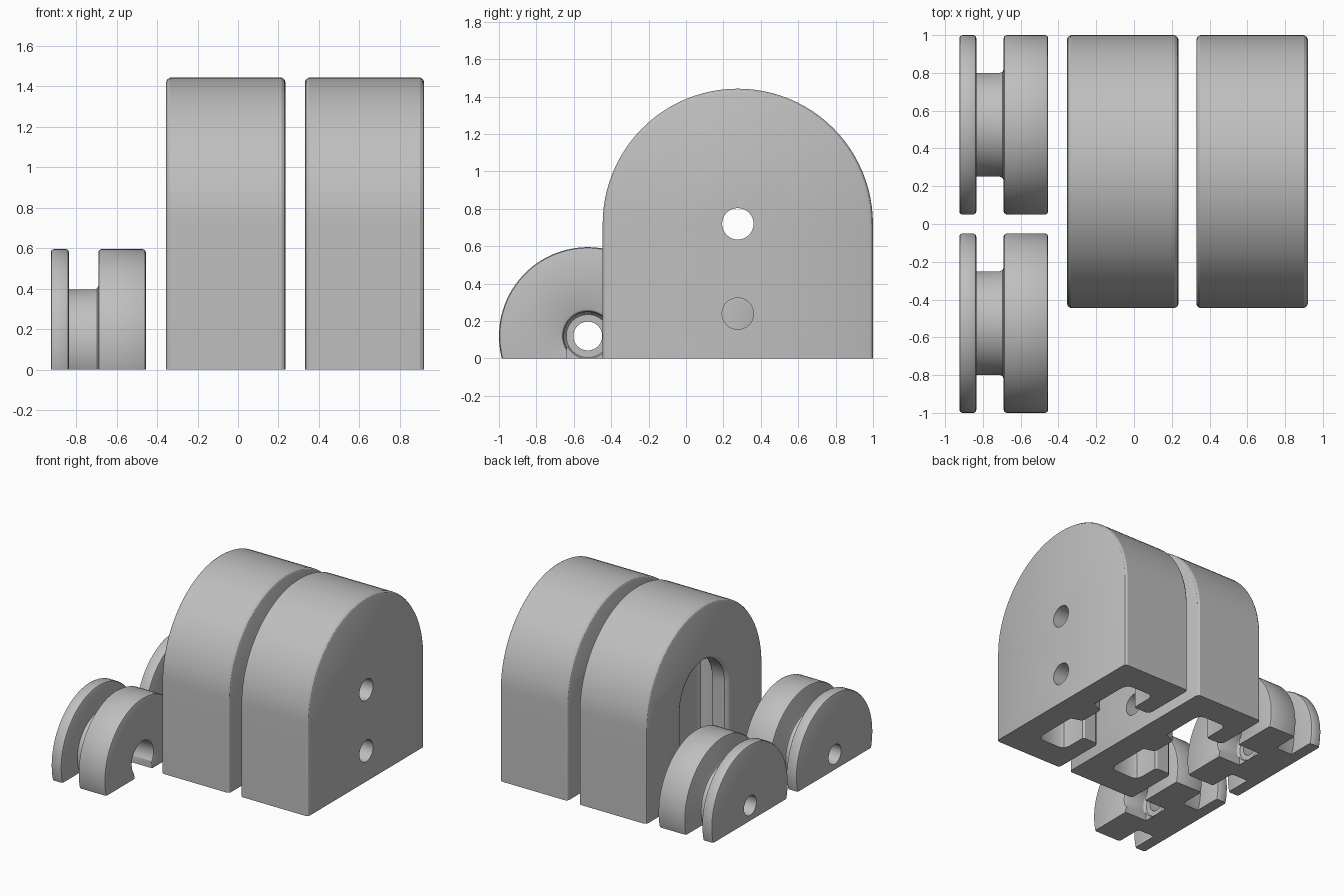
import bpy, bmesh, math

if "Cube" in bpy.data.objects:
    bpy.data.objects.remove(bpy.data.objects["Cube"])

grey = bpy.data.materials.new("plain grey")
grey.diffuse_color = (0.52, 0.52, 0.52, 1)
grey.use_nodes = True
grey.node_tree.nodes["Principled BSDF"].inputs["Base Color"].default_value = grey.diffuse_color


def make(name, rings, closed=False):
    """Skin a row of equal rings; close the row on itself, or cap its ends."""
    bm = bmesh.new()
    vs = [[bm.verts.new(p) for p in ring] for ring in rings]
    n = len(vs[0])
    pairs = list(zip(vs, vs[1:])) + ([(vs[-1], vs[0])] if closed else [])
    for a, b in pairs:
        for i in range(n):
            j = (i + 1) % n
            bm.faces.new((a[i], a[j], b[j], b[i]))
    if not closed:
        bm.faces.new(vs[0])
        bm.faces.new(vs[-1])
    bmesh.ops.recalc_face_normals(bm, faces=bm.faces)
    me = bpy.data.meshes.new(name)
    bm.to_mesh(me)
    bm.free()
    me.materials.append(grey)
    ob = bpy.data.objects.new(name, me)
    bpy.context.collection.objects.link(ob)
    return ob


def arch(x, r, yc, zc, zb, n=48):
    """Round-topped outline standing on height zb."""
    arc = [(x, yc + r * math.cos(math.pi * i / n), zc + r * math.sin(math.pi * i / n))
           for i in range(n + 1)]
    return [(x, yc + r, zb)] + arc + [(x, yc - r, zb)]


def circle(x, r, yc, zc, n=96):
    return [(x, yc + r * math.cos(2 * math.pi * (i + .5) / n),
             zc + r * math.sin(2 * math.pi * (i + .5) / n)) for i in range(n)]


def box(x0, x1, y0, y1, z0, z1):
    return make("cutter", [[(x, y0, z0), (x, y1, z0), (x, y1, z1), (x, y0, z1)]
                           for x in (x0, x1)])


def combine(ob, tool, op="DIFFERENCE"):
    """Apply a boolean and throw the tool away."""
    bpy.context.view_layer.objects.active = ob
    m = ob.modifiers.new("cut", "BOOLEAN")
    m.operation, m.object, m.solver = op, tool, "EXACT"
    bpy.ops.object.modifier_apply(modifier=m.name)
    bpy.data.objects.remove(tool, do_unlink=True)


def smooth(ob):
    bpy.ops.object.select_all(action="DESELECT")
    ob.select_set(True)
    bpy.context.view_layer.objects.active = ob
    bpy.ops.object.shade_smooth_by_angle(angle=math.radians(32))


# Round-topped housings with a keyhole channel open at the left and below
YC, ZC, R = 0.277, 0.72, 0.7225
BODY = [(0, R - .022), (.006, R - .009), (.02, R), (.57, R), (.584, R - .009), (.59, R - .022)]
CHANNEL = [(-.02, .315), (0, .315), (.008, .298), (.025, .285), (.125, .285), (.14, .295),
           (.141, .45), (.153, .485), (.18, .5), (.345, .5), (.375, .485), (.39, .45)]
for name, x0 in (("middle_housing", -.355), ("right_housing", .33)):
    body = make(name, [arch(x0 + x, r, YC, ZC, 0) for x, r in BODY])
    combine(body, make("cutter", [arch(x0 + x, r, YC, ZC, -.1) for x, r in CHANNEL]))
    # guide rib on the channel's back wall
    rib = [(.30, .085), (.312, .105), (.36, .12), (.42, .14)]
    combine(body, make("rib", [arch(x0 + x, r, YC, ZC, 0) for x, r in rib]), "UNION")
    # pin holes
    for z in (.72, .24):
        combine(body, make("cutter", [circle(x0 + x, .084, YC, z, 48) for x in (.25, .7)]))
    smooth(body)

# Half spools: two flanges, hub, bore and recess, cut flat underneath
SPOOL = [(0, .077), (0, .46), (.004, .47), (.015, .475), (.076, .475), (.086, .47), (.09, .46),
         (.09, .275), (.215, .275), (.229, .281), (.235, .295), (.235, .46), (.239, .47),
         (.25, .475), (.455, .475), (.466, .47), (.47, .46), (.47, .148), (.464, .135),
         (.45, .128), (.29, .128), (.27, .115), (.27, .077)]
X0 = -.925
for name, yc in (("front_spool", -.525), ("back_spool", .525)):
    spool = make(name, [circle(X0 + x, r, yc, .12) for x, r in SPOOL], closed=True)
    combine(spool, box(-1.2, -.3, yc - .7, yc + .7, -.6, 0))
    # recess opening at the bottom
    combine(spool, box(X0 + .28, X0 + .6, yc - .11, yc + .11, -.1, .06))
    smooth(spool)
